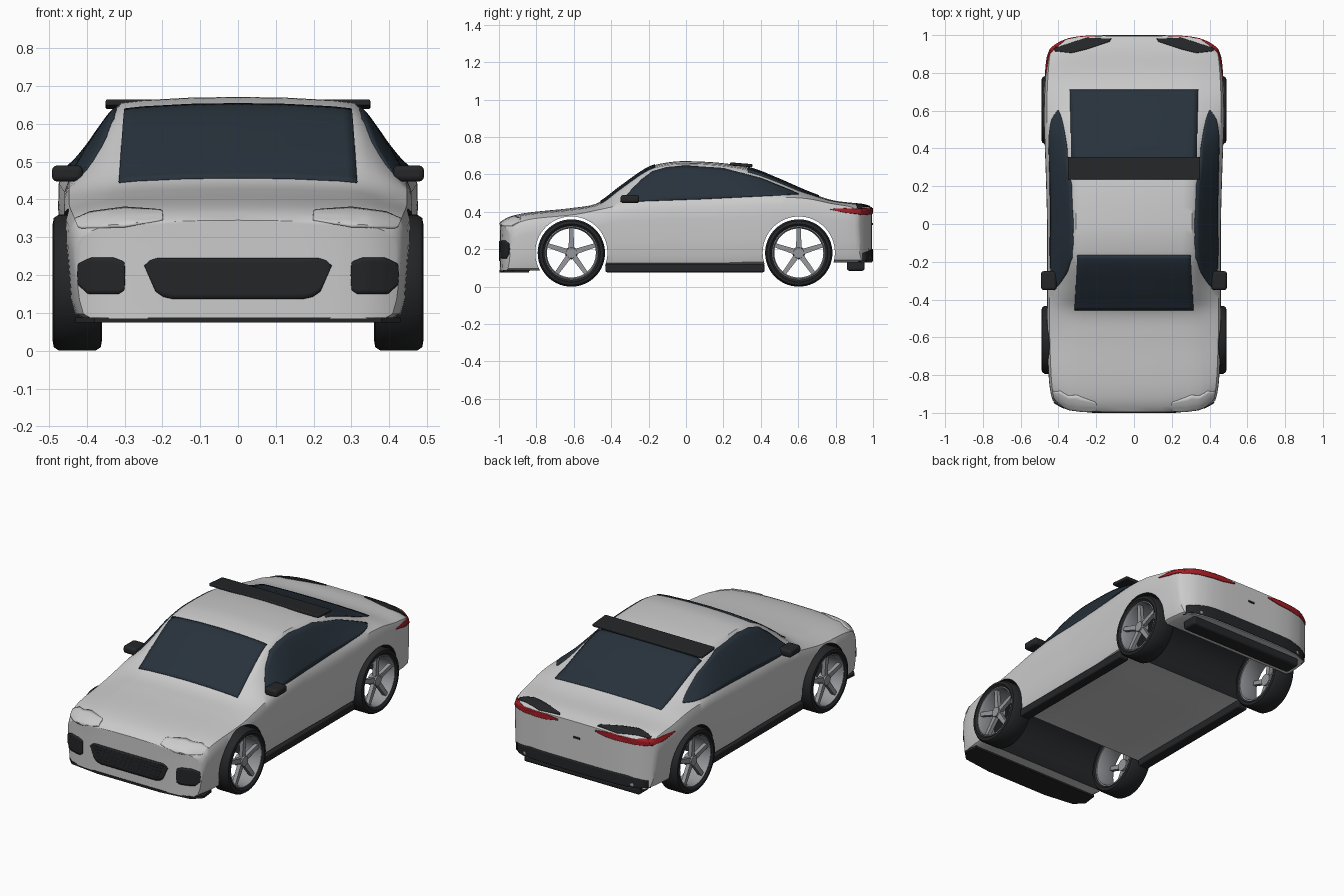
import bpy, bmesh, math
from mathutils import Vector, Matrix
from mathutils.bvhtree import BVHTree

if "Cube" in bpy.data.objects:
    bpy.data.objects.remove(bpy.data.objects["Cube"])


def material(name, rgb):
    m = bpy.data.materials.new(name)
    m.diffuse_color = (*rgb, 1)
    m.use_nodes = True
    m.node_tree.nodes["Principled BSDF"].inputs["Base Color"].default_value = m.diffuse_color
    return m


DARK = material("dark_trim", (.018, .019, .021))
GLASS = material("tinted_glass", (.021, .032, .045))
RED = material("red_lens", (.38, .012, .018))
WHITE = material("clear_lens", (.9, .9, .9))
METAL = material("alloy", (.3, .31, .33))


def finish(name, bm, mat=None, mirror=False, bevel=0, angle=35):
    bmesh.ops.recalc_face_normals(bm, faces=bm.faces)
    me = bpy.data.meshes.new(name)
    bm.to_mesh(me)
    bm.free()
    ob = bpy.data.objects.new(name, me)
    bpy.context.collection.objects.link(ob)
    if mat:
        me.materials.append(mat)
    if bevel:
        b = ob.modifiers.new("bevel", 'BEVEL')
        b.width, b.segments = bevel, 3
    if mirror:
        ob.modifiers.new("mirror", 'MIRROR')
    smooth(ob, angle)
    return ob


def smooth(ob, angle=35):
    bpy.ops.object.select_all(action='DESELECT')
    ob.select_set(True)
    bpy.context.view_layer.objects.active = ob
    bpy.ops.object.shade_smooth_by_angle(angle=math.radians(angle))


def box(name, lo, hi, mat=None, mirror=False, bevel=0, tilt=0):
    lo, hi = Vector(lo), Vector(hi)
    bm = bmesh.new()
    bmesh.ops.create_cube(bm, size=1, matrix=Matrix.Translation((lo + hi) / 2)
                          @ Matrix.Rotation(tilt, 4, 'X') @ Matrix.Diagonal((*(hi - lo), 1)))
    return finish(name, bm, mat, mirror, bevel)


def bridge(bm, rings, closed=False):
    n = len(rings[0])
    pairs = list(zip(rings, rings[1:])) + ([(rings[-1], rings[0])] if closed else [])
    for a, b in pairs:
        for i in range(n):
            bm.faces.new((a[i], a[(i + 1) % n], b[(i + 1) % n], b[i]))


# Body stations: y, half width, bottom, shoulder height, roof half width, top height
KEYS = [(-.995, .43, .085, .30, .36, .345), (-.95, .44, .085, .335, .36, .372),
        (-.85, .45, .085, .36, .36, .395), (-.6, .46, .09, .385, .35, .422),
        (-.47, .46, .11, .41, .335, .448), (-.35, .46, .115, .435, .33, .535),
        (-.2, .46, .115, .45, .32, .637), (-.1, .46, .115, .455, .32, .664),
        (.0, .46, .115, .455, .32, .671), (.2, .465, .115, .46, .325, .66),
        (.35, .47, .12, .47, .33, .632), (.5, .475, .12, .478, .34, .573),
        (.65, .475, .125, .47, .35, .508), (.78, .47, .13, .445, .36, .463),
        (.93, .46, .13, .425, .37, .443), (.995, .45, .13, .40, .37, .425)]


def station(y):
    i = max(k for k in range(len(KEYS) - 1) if KEYS[k][0] <= y + 1e-6)
    a, b = KEYS[i], KEYS[i + 1]
    p, q = KEYS[max(i - 1, 0)], KEYS[min(i + 2, len(KEYS) - 1)]
    d = b[0] - a[0]
    t = (y - a[0]) / d
    out = []
    for k in range(1, 6):
        m0 = (b[k] - p[k]) / (b[0] - p[0]) * d
        m1 = (q[k] - a[k]) / (q[0] - a[0]) * d
        out.append((2*t**3 - 3*t*t + 1) * a[k] + (t**3 - 2*t*t + t) * m0
                   + (3*t*t - 2*t**3) * b[k] + (t**3 - t*t) * m1)
    return out


def section(bm, y, f=1):
    w, zb, zs, wt, zt = station(y)
    crown = min(.02, (zt - zs) * .4)
    ze, h = zt - crown, zs - zb
    half = [(0, zb), (w*.5, zb), (w*.9, zb), (w*.95, zb + .012), (w*.975, zb + .05),
            (w*.985, zb + h*.4), (w, zb + h*.72), (w*.997, zb + h*.9), (w*.97, zs)]
    for t in (.3, .65, .9):
        half.append((w*.97*(1 - t) + wt*t + .02*t*(1 - t), zs + (ze - zs)*t))
    half += [(wt*.96, ze + crown*.25), (wt*.8, ze + crown*.55), (wt*.4, ze + crown*.9), (0, zt)]
    ring = half + [(-x, z) for x, z in half[-2:0:-1]]
    e = max(0, (abs(y) - .7) / .3) ** 2
    # bumpers curve back towards the corners
    return [bm.verts.new((x*f, y - math.copysign(.08*e*(abs(x*f)/.45)**6, y), z)) for x, z in ring]


bm = bmesh.new()
CAP = (.97, .9, .8, .6, .4, .2, 0)
N = 70
rings = [section(bm, -.995, f) for f in reversed(CAP)]
rings += [section(bm, -.995 + 1.99*i/N) for i in range(N + 1)]
rings += [section(bm, .995, f) for f in CAP]
bridge(bm, rings)
bmesh.ops.remove_doubles(bm, verts=bm.verts, dist=1e-5)
bmesh.ops.dissolve_degenerate(bm, edges=bm.edges, dist=1e-5)
bmesh.ops.recalc_face_normals(bm, faces=bm.faces)
skin = BVHTree.FromBMesh(bm)
body = finish("car_body", bm)
body.data.materials.append(None)
body.data.materials.append(DARK)

# Wheel arches cut right through the body
AXLES = {"front": -.613, "rear": .603}
for end, y in AXLES.items():
    bm = bmesh.new()
    bmesh.ops.create_cone(bm, cap_ends=True, segments=64, radius1=.193, radius2=.193, depth=2,
                          matrix=Matrix.Translation((0, y, .182)) @ Matrix.Rotation(math.pi/2, 4, 'Y'))
    cut = finish(end + "_arch_cutter", bm)
    cut.data.materials.append(None)
    cut.data.materials.append(DARK)
    for p in cut.data.polygons:
        p.material_index = 1
    cut.hide_render = True
    mod = body.modifiers.new("arch", 'BOOLEAN')
    mod.operation, mod.object, mod.solver = 'DIFFERENCE', cut, 'EXACT'
    bpy.context.view_layer.objects.active = body
    bpy.ops.object.modifier_apply(modifier=mod.name)
    bpy.data.objects.remove(cut)
smooth(body)


def along(pts, t):
    lens = [math.dist(a, b) for a, b in zip(pts, pts[1:])]
    s = t * sum(lens)
    for a, b, d in zip(pts, pts[1:], lens):
        if s <= d + 1e-9:
            return Vector(a).lerp(Vector(b), s / d)
        s -= d
    return Vector(pts[-1])


def patch(name, low, high, mat, axis, side=1, mirror=False, thick=.009, n=24, m=8):
    """Panel between two outlines, projected onto the body along one axis."""
    bm = bmesh.new()
    d = Vector([-side if k == axis else 0 for k in range(3)])
    rows = []
    for j in range(m + 1):
        row = []
        for i in range(n + 1):
            u = along(low, i/n).lerp(along(high, i/n), j/m)
            p = list(u)
            p.insert(axis, 2 * side)
            hit = skin.ray_cast(Vector(p), d)[0]
            if hit is None:
                p[axis] = side * (.4, .95, .4)[axis]
                hit = skin.find_nearest(Vector(p))[0]
            row.append(bm.verts.new(hit))
        rows.append(row)
    for a, b in zip(rows, rows[1:]):
        for i in range(n):
            bm.faces.new((a[i], a[i+1], b[i+1], b[i]))
    bmesh.ops.remove_doubles(bm, verts=bm.verts, dist=1e-5)
    ob = finish(name, bm, mat, mirror)
    s = ob.modifiers.new("thickness", 'SOLIDIFY')
    s.thickness, s.offset = thick, 0
    return ob


# Glass
patch("windshield", [(-.315, -.455), (.315, -.455)], [(-.3, -.165), (.3, -.165)], GLASS, 2, m=16)
patch("rear_window", [(-.33, .33), (.33, .33)], [(-.34, .71), (.34, .71)], GLASS, 2, m=16)
patch("side_window", [(-.35, .452), (.1, .468), (.6, .493)],
      [(-.35, .452), (-.25, .56), (-.18, .615), (-.1, .638), (0, .645), (.2, .632), (.4, .578), (.6, .495)],
      GLASS, 0, mirror=True, n=40)
# Front lights, grille and intakes
patch("headlight", [(.198, .345), (.3, .326), (.42, .323), (.43, .345)],
      [(.198, .345), (.2, .37), (.3, .377), (.39, .365), (.43, .347)], WHITE, 1, -1, True)
patch("grille", [(-.248, .225), (-.215, .15), (-.185, .137), (.185, .137), (.215, .15), (.248, .225)],
      [(-.248, .225), (-.225, .245), (.225, .245), (.248, .225)], DARK, 1, -1)
patch("front_intake", [(.298, .2), (.3, .16), (.315, .15), (.395, .15), (.42, .175), (.422, .2)],
      [(.298, .2), (.3, .235), (.33, .247), (.385, .247), (.42, .23), (.422, .2)], DARK, 1, -1, True, .012)
for i in range(5):
    z = .155 + i*.018
    w = .19 + i*.008
    box(f"grille_slat_{i+1}", (-w, -1, z), (w, -.98, z + .006), DARK)
# Rear lights and lower bumper
patch("tail_light", [(.12, .405), (.2, .39), (.44, .382)], [(.12, .412), (.2, .421), (.44, .415)], RED, 1, 1, True)
patch("tail_light_side", [(.77, .412), (.85, .395), (.94, .385)], [(.77, .414), (.85, .418), (.94, .413)],
      RED, 0, 1, True)
patch("tail_light_surround", [(.12, .98), (.25, .985), (.42, .93)],
      [(.13, .965), (.25, .925), (.33, .905), (.42, .915)], DARK, 2, 1, True)
patch("rear_valance", [(-.42, .135), (.42, .135)], [(-.42, .18), (-.3, .2), (.3, .2), (.42, .18)], DARK, 1)
box("diffuser", (-.37, .86, .085), (.37, .955, .14), DARK, bevel=.012)
box("rear_badge_plate", (-.02, .985, .33), (.02, 1, .34), DARK)
for s, side in ((-1, "left"), (1, "right")):
    box(side + "_exhaust", (s*.31 - .045, .9, .135), (s*.31 + .045, .985, .165), METAL, bevel=.012)
# Front splitter
bm = bmesh.new()
edge = [(-.42, -.84), (-.43, -.925), (-.38, -.975), (-.2, -.998), (.2, -.998), (.38, -.975), (.43, -.925), (.42, -.84)]
f = bm.faces.new([bm.verts.new((x, y, .075)) for x, y in edge])
new = bmesh.ops.extrude_face_region(bm, geom=[f])["geom"]
bmesh.ops.translate(bm, vec=(0, 0, .013), verts=[v for v in new if isinstance(v, bmesh.types.BMVert)])
finish("front_splitter", bm, DARK)
# Sills, mirrors, roof spoiler
box("side_sill", (.39, -.43, .077), (.453, .42, .122), DARK, True, .008)
box("door_mirror", (.41, -.35, .447), (.492, -.25, .49), DARK, True, .014)
box("roof_spoiler", (-.35, .235, .643), (.35, .355, .66), DARK, bevel=.005, tilt=-.08)


def lathe(bm, profile, y, segs=56):
    rings = []
    for i in range(segs):
        a = 2*math.pi*i/segs
        rings.append([bm.verts.new((x, y + r*math.cos(a), .18 + r*math.sin(a))) for x, r in profile])
    bridge(bm, rings, True)


# Wheels: tyre, rim barrel, hub and five spokes, mirrored across the car
for end, y in AXLES.items():
    bm = bmesh.new()
    lathe(bm, [(.37, .141), (.36, .155), (.363, .171), (.377, .18), (.473, .18), (.487, .171), (.49, .155), (.48, .143)], y)
    finish(end + "_tyre", bm, DARK, True)
    bm = bmesh.new()
    lathe(bm, [(.366, .145), (.48, .145), (.482, .138), (.465, .131), (.38, .134), (.366, .137)], y)
    finish(end + "_rim", bm, METAL, True)
    bm = bmesh.new()
    bmesh.ops.create_cone(bm, cap_ends=True, segments=28, radius1=.034, radius2=.028, depth=.045,
                          matrix=Matrix.Translation((.452, y, .18)) @ Matrix.Rotation(math.pi/2, 4, 'Y'))
    for k in range(5):
        spoke = bmesh.ops.create_cube(bm, size=1)["verts"]
        for v in spoke:
            r = .02 if v.co.z < 0 else .137
            v.co = (.456 + v.co.x*.022 + (.006 if v.co.z > 0 else 0), v.co.y*(.03 if r < .1 else .022), r)
        bmesh.ops.transform(bm, verts=spoke, matrix=Matrix.Translation((0, y, .18))
                            @ Matrix.Rotation(2*math.pi*k/5, 4, 'X'))
    finish(end + "_spokes", bm, METAL, True)
